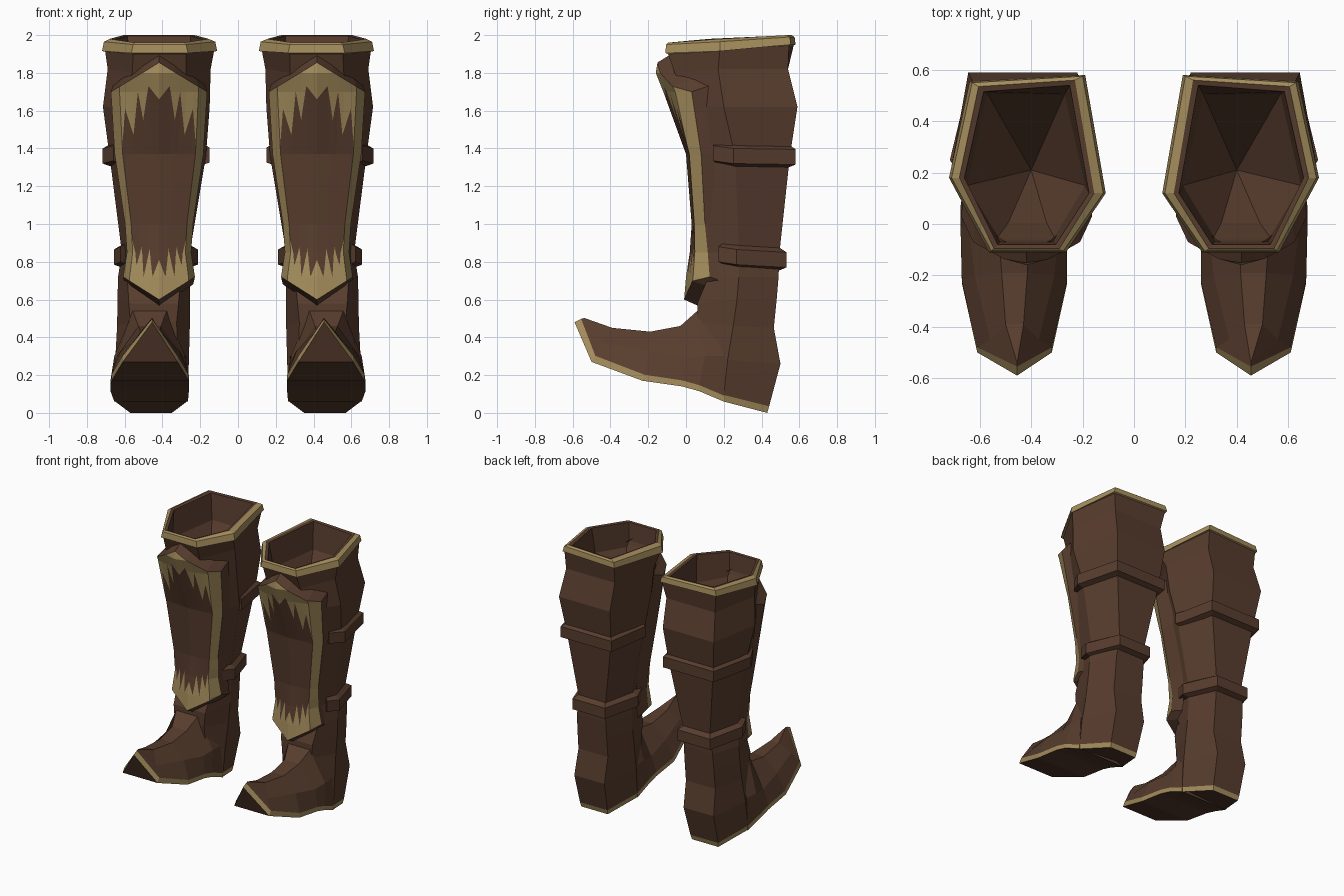
import bpy, bmesh
from mathutils import Vector

if "Cube" in bpy.data.objects:
    bpy.data.objects.remove(bpy.data.objects["Cube"])


def material(name, rgb):
    m = bpy.data.materials.new(name)
    m.diffuse_color = (*rgb, 1)
    m.use_nodes = True
    m.node_tree.nodes["Principled BSDF"].inputs["Base Color"].default_value = m.diffuse_color
    return m


BROWN = material("brown_leather", (0.097, 0.046, 0.027))
GOLD = material("gold_trim", (0.376, 0.268, 0.108))


def finish(name, bm, recalc=True):
    """Turn a bmesh into an object mirrored to make the pair."""
    if recalc:
        bmesh.ops.recalc_face_normals(bm, faces=bm.faces)
    me = bpy.data.meshes.new(name)
    bm.to_mesh(me)
    bm.free()
    me.materials.append(BROWN)
    me.materials.append(GOLD)
    ob = bpy.data.objects.new(name, me)
    bpy.context.collection.objects.link(ob)
    mod = ob.modifiers.new("pair", 'MIRROR')
    mod.use_axis[0] = True
    mod.use_mirror_merge = False
    return ob


def loft(bm, rings, gold=lambda ring, side: False, caps=(True, True)):
    """Bridge closed rings of equal point count."""
    vs = [[bm.verts.new(p) for p in r] for r in rings]
    n = len(vs[0])
    for i in range(len(vs) - 1):
        for j in range(n):
            k = (j + 1) % n
            f = bm.faces.new((vs[i][j], vs[i][k], vs[i + 1][k], vs[i + 1][j]))
            f.material_index = int(gold(i, j))
    if caps[0]:
        bm.faces.new(vs[0])
    if caps[1]:
        bm.faces.new(vs[-1])
    return vs


# Boot shaft: six-sided rings from heel to rim, then down the inside
# back z, side z, front z, inner x, outer x, back y, side y, front y, back inset, front inset
SHAFT = [
    (0.00, 0.06, 0.12, .27, .65, .43, .20, .10, .08, .05),
    (0.035, 0.095, 0.15, .265, .655, .44, .20, .10, .08, .05),
    (0.26, 0.28, 0.30, .26, .65, .50, .22, .08, .07, .06),
    (0.45, 0.46, 0.48, .255, .64, .465, .25, .06, .07, .07),
    (0.60, 0.60, 0.58, .255, .638, .48, .27, .06, .07, .06),
    (0.72, 0.72, 0.70, .255, .635, .49, .28, .11, .07, .05),
    (0.85, 0.85, 0.85, .255, .615, .495, .28, .11, .07, .04),
    (1.36, 1.36, 1.36, .17, .68, .55, .26, .09, .07, .06),
    (1.62, 1.62, 1.62, .15, .715, .59, .20, .03, .07, .10),
    (1.82, 1.82, 1.80, .145, .69, .54, .17, -.06, .07, .13),
    (1.945, 1.925, 1.90, .125, .705, .56, .15, -.095, .075, .15),
]
RIM = [
    (1.95, 1.915, 1.905, .11, .72, .57, .15, -.11, .08, .155),
    (1.99, 1.965, 1.95, .12, .71, .565, .15, -.105, .08, .155),
    (2.00, 1.98, 1.96, .155, .68, .55, .15, -.095, .075, .135),
    (1.995, 1.975, 1.955, .175, .66, .53, .15, -.08, .075, .13),
    (1.80, 1.78, 1.78, .19, .65, .505, .15, -.065, .08, .13),
]


def hexagon(r):
    zb, zs, zf, xi, xo, yb, ys, yf, b, f = r
    k = .03 if zb > 1.9 else 0
    return [(xo - b, yb - k / 2, zb), (xi + b, yb + k / 3, zb), (xi, ys - k, zs),
            (xi + f, yf, zf), (xo - f, yf, zf), (xo, ys + k, zs)]


bm = bmesh.new()
rings = [hexagon(r) for r in SHAFT + RIM]
top = len(SHAFT)
vs = loft(bm, rings, lambda i, j: i == 0 or top - 1 <= i <= top + 1, (True, False))
well = bm.verts.new((.40, .21, 1.35))
for j in range(6):
    bm.faces.new((vs[-1][j], vs[-1][(j + 1) % 6], well))
finish("boot_shaft", bm)

# Foot: sections from instep to curled toe, with a gold welt above the sole
# sole y, z, inner x, outer x; shoulder y, z, inset; ridge y, z, half width
FOOT = [
    (.20, .06, .265, .655, .20, .30, .01, .14, .60, .06),
    (.07, .115, .26, .675, .10, .30, .02, .06, .54, .09),
    (-.02, .14, .26, .675, .00, .29, .03, -.03, .46, .06),
    (-.23, .17, .26, .67, -.20, .33, .05, -.19, .43, .05),
    (-.50, .27, .32, .61, -.45, .37, .05, -.39, .45, .035),
    (-.59, .48, .455, .455, -.545, .50, 0, -.54, .503, 0),
]
bm = bmesh.new()
sections = []
for n, (y, z, xi, xo, sy, sz, si, ry, rz, rw) in enumerate(FOOT):
    xc = (xi + xo) / 2
    wy, wz = (y + .035, z + .018) if n == 5 else (y + .01 * (n > 2) * (n - 2), z + .032)
    half = [(xi, y, z), (xi, wy, wz), (xi + si, sy, sz), (xc - rw, ry, rz)]
    sections.append(half + [(2 * xc - p[0], p[1], p[2]) for p in reversed(half)])
loft(bm, sections, lambda i, j: j in (0, 6))
bmesh.ops.remove_doubles(bm, verts=bm.verts, dist=0.0005)
finish("foot", bm)


# Straps: bands around the sides and back of the shaft
def strap(name, pts, zs, centre, grow):
    bm = bmesh.new()
    c = Vector(centre)
    out = []
    for p, z in zip(pts, zs):
        a = Vector(p)
        o = c + (a - c) * grow
        a = c + (a - c) * 0.97
        out.append([(a.x, a.y, z - .06), (o.x, o.y, z - .045),
                    (o.x, o.y, z + .035), (a.x, a.y, z + .06)])
    loft(bm, out)
    finish(name, bm)


strap("upper_strap", [(.63, .165), (.68, .26), (.61, .55), (.24, .55), (.20, .33), (.185, .27)],
      (1.38, 1.365, 1.36, 1.36, 1.365, 1.37), (.42, .33), 1.14)
strap("lower_strap", [(.59, .20), (.62, .28), (.55, .50), (.325, .50), (.25, .28), (.28, .20)],
      (.845, .83, .815, .815, .83, .845), (.435, .34), 1.2)

# Shin guard: laid out flat as (t across, z up), then bent to shape
# z, half width, ridge y, edge y, share of the bend before the border
GUARD = [
    (.60, .19, -.01, .10, .3), (.72, .19, .00, .125, .3), (.85, .17, .02, .115, .28),
    (1.00, .18, .03, .10, .2), (1.37, .235, .00, .08, .22), (1.70, .255, -.12, .03, .42),
    (1.80, .25, -.16, -.02, .4), (1.86, .24, -.15, -.04, .4),
]
TOP_LEAVES = [(0, 1.66), (.22, 1.73), (.34, 1.55), (.44, 1.70), (.56, 1.47), (.72, 1.61), (.82, 1.41)]
LOW_LEAVES = [(0, .81), (.18, .72), (.30, .87), (.43, .72), (.55, .88), (.66, .78), (.82, .92)]
FOLD = .82


def lookup(table, x):
    for a, b in zip(table, table[1:]):
        if x <= b[0]:
            k = max(0, (x - a[0]) / (b[0] - a[0]))
            return [p + (q - p) * k for p, q in zip(a, b)][1:]
    return list(table[-1][1:])


def bend(t, z):
    w, yc, ye, s = lookup(GUARD, z)
    u = abs(t)
    k = s * u / FOLD if u < FOLD else s + (1 - s) * (u - FOLD) / (1 - FOLD)
    return (.418 + t * w, yc + (ye - yc) * k, z)


bm = bmesh.new()
halves = sorted({p[0] for p in TOP_LEAVES + LOW_LEAVES} | {FOLD, 1})
cols = [-t for t in reversed(halves) if t > 0] + halves
for a, b in zip(cols, cols[1:]):
    levels = []
    for t in (a, b):
        u = abs(t)
        levels.append([.60 + .12 * u, lookup(LOW_LEAVES, u)[0],
                       lookup(TOP_LEAVES, u)[0], 1.855 - .155 * u])
    border = max(abs(a), abs(b)) > .85
    for i in range(3):
        quad = [(a, levels[0][i]), (b, levels[1][i]), (b, levels[1][i + 1]), (a, levels[0][i + 1])]
        f = bm.faces.new([bm.verts.new((t, 0, z)) for t, z in quad])
        f.material_index = int(border or i != 1)
bmesh.ops.remove_doubles(bm, verts=bm.verts, dist=0.0005)
for row in GUARD[1:-1]:
    bmesh.ops.bisect_plane(bm, geom=bm.verts[:] + bm.edges[:] + bm.faces[:],
                           plane_co=(0, 0, row[0]), plane_no=(0, 0, 1))
for v in bm.verts:
    v.co = bend(v.co.x, v.co.z)
# Brown side walls running back into the shaft
rim = [e for e in bm.edges if e.is_boundary]
walls = bmesh.ops.extrude_edge_only(bm, edges=rim)["geom"]
for g in walls:
    if isinstance(g, bmesh.types.BMVert):
        side = min(1, abs(g.co.x - .418) / .24)
        if g.co.z > 1.69:
            g.co += Vector((0, .065 + .055 * side ** 3, .04))
        elif g.co.z < .725:
            g.co += Vector((0, .09 + .03 * side, -.04))
        else:
            g.co.y += .12
        g.co.x += (.418 - g.co.x) * .05
    elif isinstance(g, bmesh.types.BMFace):
        g.material_index = 0
bmesh.ops.recalc_face_normals(bm, faces=bm.faces)
front = max(bm.faces, key=lambda f: abs(f.normal.y) * f.calc_area())
if front.normal.y > 0:
    bmesh.ops.reverse_faces(bm, faces=bm.faces)
finish("shin_guard", bm, recalc=False)
